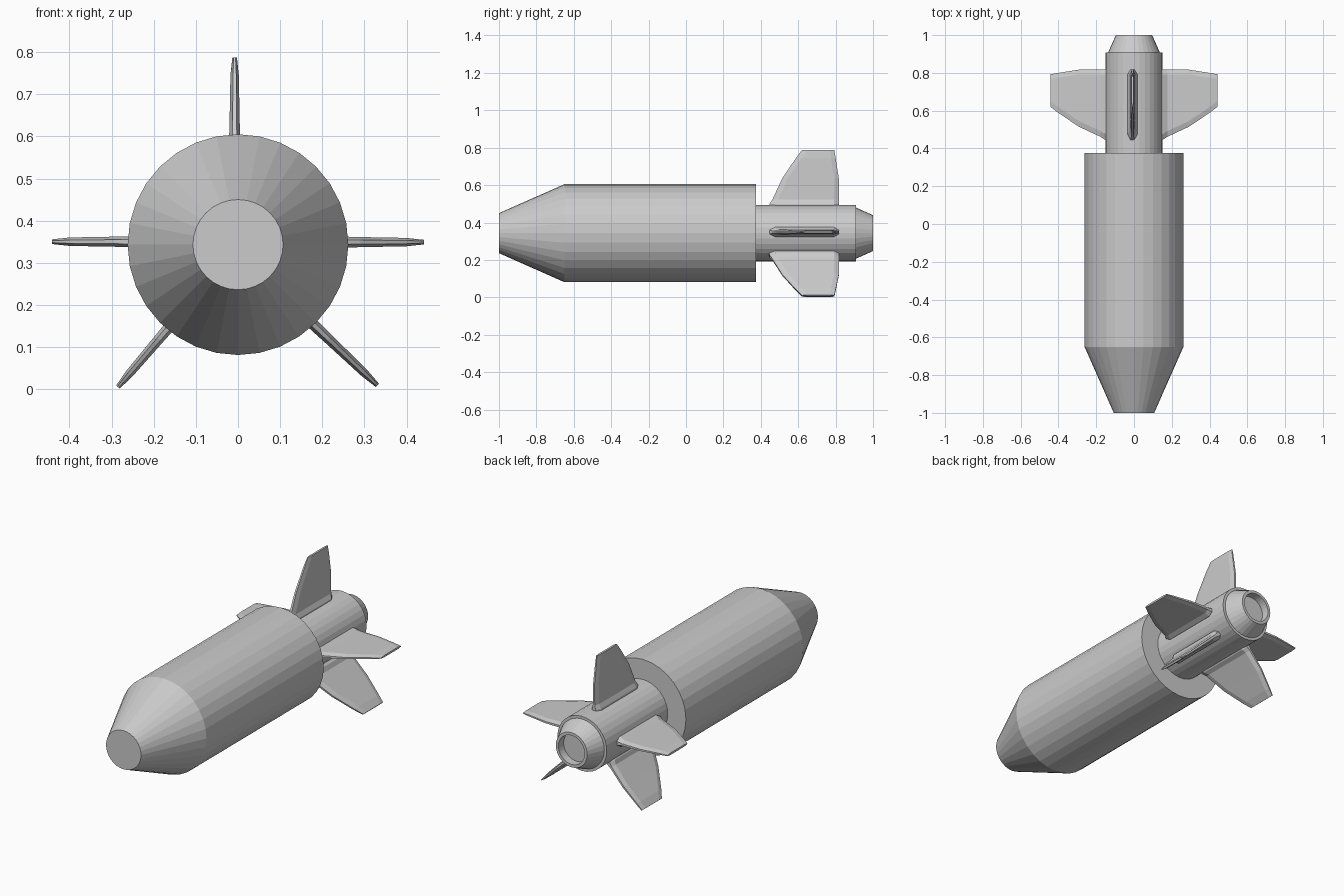
import bpy, bmesh, math
from mathutils import Vector

if "Cube" in bpy.data.objects:
    bpy.data.objects.remove(bpy.data.objects["Cube"])

AXIS_Z = 0.343
SIDES = 32


def skin(name, rings):
    """Bridge a stack of equal-sized rings and cap both ends."""
    bm = bmesh.new()
    loops = [[bm.verts.new(p) for p in ring] for ring in rings]
    n = len(loops[0])
    for a, b in zip(loops, loops[1:]):
        for i in range(n):
            j = (i + 1) % n
            bm.faces.new((a[i], a[j], b[j], b[i]))
    bm.faces.new(loops[0])
    bm.faces.new(loops[-1])
    bmesh.ops.recalc_face_normals(bm, faces=bm.faces)
    mesh = bpy.data.meshes.new(name)
    bm.to_mesh(mesh)
    bm.free()
    obj = bpy.data.objects.new(name, mesh)
    bpy.context.collection.objects.link(obj)
    return obj


def lathe(name, profile):
    """Revolve (y, radius) points around the long axis."""
    rings = []
    for y, r in profile:
        angles = [2 * math.pi * i / SIDES for i in range(SIDES)]
        rings.append([(r * math.sin(a), y, AXIS_Z + r * math.cos(a)) for a in angles])
    return skin(name, rings)


# Main casing with blunt conical nose
lathe("body", [(-1, 0.107), (-0.65, 0.262), (0.375, 0.262)])
# Narrow tail tube
lathe("tail_tube", [(0.37, 0.151), (0.908, 0.151)])
# Tapered tail end with a recessed opening
lathe("tail_nozzle", [(0.90, 0.136), (0.91, 0.136), (1.0, 0.096),
                      (1.0, 0.08), (0.955, 0.08)])

# Fin sections: radius, leading y, trailing y, thickness
SECTIONS = [(0.11, 0.44, 0.817, 0.052), (0.155, 0.447, 0.817, 0.052),
            (0.178, 0.462, 0.817, 0.030), (0.292, 0.515, 0.817, 0.024),
            (0.40, 0.588, 0.80, 0.020), (0.442, 0.62, 0.793, 0.011)]


def fin(name, tip_x, tip_z, degrees, stretch=1.0):
    """Bevelled fin growing inward from its tip along the given direction."""
    a = math.radians(degrees)
    out = Vector((math.cos(a), 0, math.sin(a)))
    side = Vector((-math.sin(a), 0, math.cos(a)))
    rings = []
    for r, y0, y1, t in SECTIONS:
        base = Vector((tip_x, 0, tip_z)) - out * (0.442 - r) * stretch
        h, e = t / 2, t / 5
        outline = [(y0, -e), (y0 + 0.03, -h), (y1 - 0.025, -h), (y1, -e),
                   (y1, e), (y1 - 0.025, h), (y0 + 0.03, h), (y0, e)]
        rings.append([base + side * s + Vector((0, y, 0)) for y, s in outline])
    return skin(name, rings)


# Five fins around the tail
fin("top_fin", -0.008, 0.787, 90)
fin("right_fin", 0.441, 0.349, 0)
fin("left_fin", -0.442, 0.350, 180)
fin("lower_left_fin", -0.285, 0.005, 180 + 49.5)
fin("lower_right_fin", 0.331, 0.009, -43.5, 1.06)
